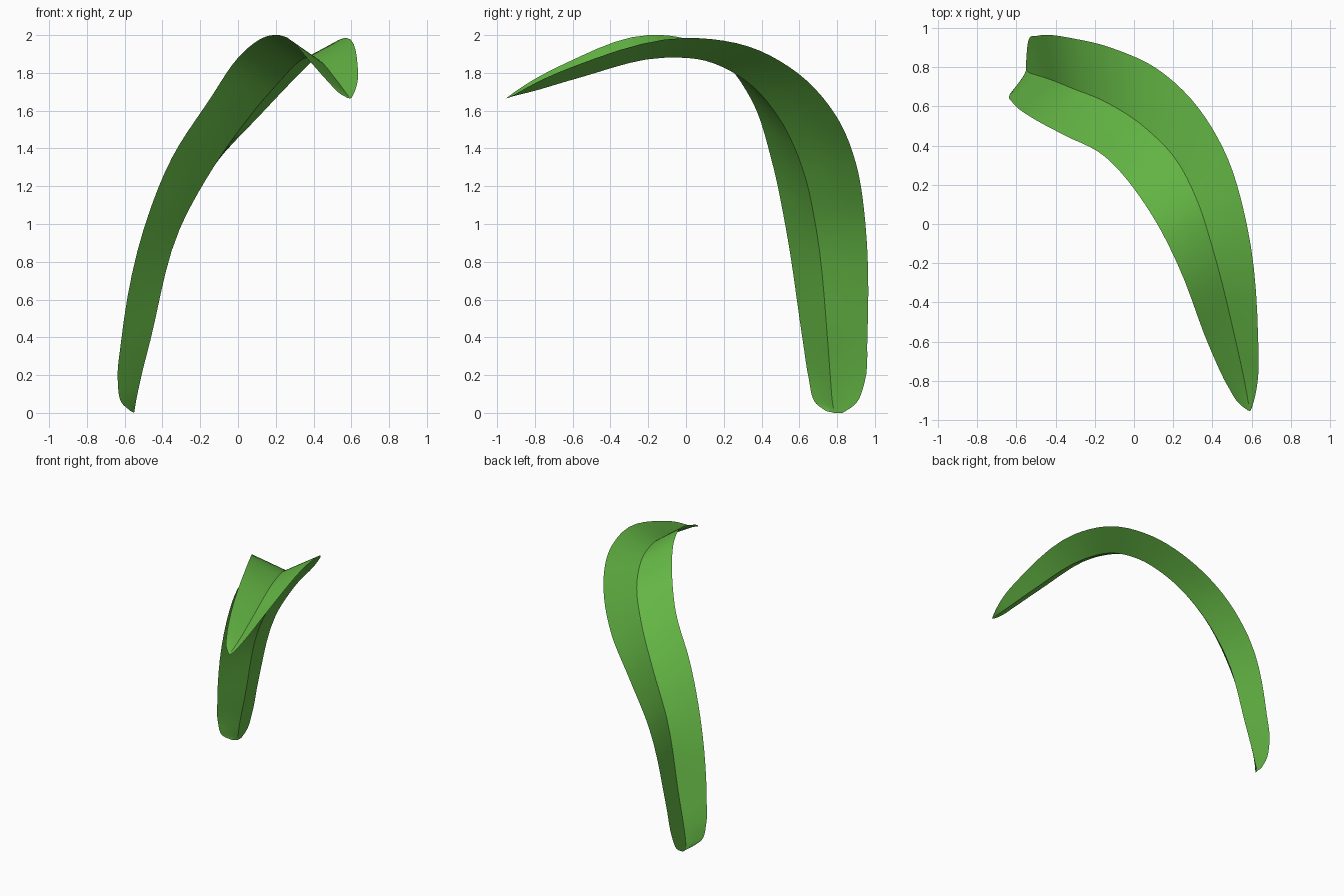
import bpy, bmesh
from mathutils import Vector

if "Cube" in bpy.data.objects:
    bpy.data.objects.remove(bpy.data.objects["Cube"])

# Three rails of the folded leaf, base to tip: inner edge, centre crease, outer edge
inner = [(-.57, .74, .01), (-.62, .68, .06), (-.637, .65, .18), (-.62, .62, .37),
         (-.50, .53, .97), (-.35, .45, 1.35), (-.15, .345, 1.66), (0, .18, 1.88),
         (.13, -.02, 1.985), (.22, -.20, 2.0), (.39, -.64, 1.85), (.48, -.83, 1.75),
         (.54, -.92, 1.69), (.58, -.95, 1.667)]
crease = [(-.55, .785, 0), (-.54, .775, .06), (-.515, .765, .18), (-.465, .75, .38),
          (-.31, .69, .97), (-.13, .615, 1.30), (.07, .48, 1.58), (.22, .32, 1.755),
          (.33, .10, 1.865), (.40, -.12, 1.88), (.515, -.58, 1.77), (.567, -.82, 1.70),
          (.585, -.92, 1.675), (.592, -.955, 1.665)]
outer = [(-.55, .83, 0), (-.545, .90, .05), (-.535, .945, .16), (-.495, .96, .40),
         (-.33, .95, 1.0), (-.12, .90, 1.32), (.12, .79, 1.58), (.33, .59, 1.80),
         (.48, .33, 1.94), (.575, 0, 1.985), (.633, -.58, 1.84), (.632, -.79, 1.75),
         (.615, -.89, 1.695), (.60, -.94, 1.667)]
STEPS = 5    # rows between stations
SIDE = 3     # columns on each half


def smooth_rail(points):
    """Hermite spline with chord-length spacing through the points."""
    p = [Vector(q) for q in points]
    d = [(b - a).length for a, b in zip(p, p[1:])]
    v = [(b - a) / s for a, b, s in zip(p, p[1:], d)]
    m = [v[0]] + [(v[i - 1] * d[i] + v[i] * d[i - 1]) / (d[i] + d[i - 1])
                  for i in range(1, len(v))] + [v[-1]]
    out = []
    for i, s in enumerate(d):
        for k in range(STEPS):
            t = k / STEPS
            out.append(p[i] * (2*t**3 - 3*t**2 + 1) + m[i] * s * (t**3 - 2*t**2 + t)
                       + p[i + 1] * (3*t**2 - 2*t**3) + m[i + 1] * s * (t**3 - t**2))
    return out + [p[-1]]


# Leaf blade: a V-shaped sheet spanned between the rails
bm = bmesh.new()
rows = []
for a, c, b in zip(*map(smooth_rail, (inner, crease, outer))):
    pts = [a.lerp(c, k / SIDE) for k in range(SIDE)] + [c.lerp(b, k / SIDE) for k in range(SIDE + 1)]
    rows.append([bm.verts.new(q) for q in pts])
for r, s in zip(rows, rows[1:]):
    for k in range(2 * SIDE):
        bm.faces.new((r[k], s[k], s[k + 1], r[k + 1]))
    bm.edges.get((r[SIDE], s[SIDE])).smooth = False
bm.normal_update()
# Lit side faces up
if sum(f.normal.z * f.calc_area() for f in bm.faces) < 0:
    bmesh.ops.reverse_faces(bm, faces=bm.faces[:])
for f in bm.faces:
    f.smooth = True
mesh = bpy.data.meshes.new("leaf_blade")
bm.to_mesh(mesh)
bm.free()
leaf = bpy.data.objects.new("leaf_blade", mesh)
bpy.context.collection.objects.link(leaf)

green = bpy.data.materials.new("leaf_green")
green.diffuse_color = (0.13, 0.48, 0.06, 1)
green.use_nodes = True
green.node_tree.nodes["Principled BSDF"].inputs["Base Color"].default_value = green.diffuse_color
mesh.materials.append(green)
